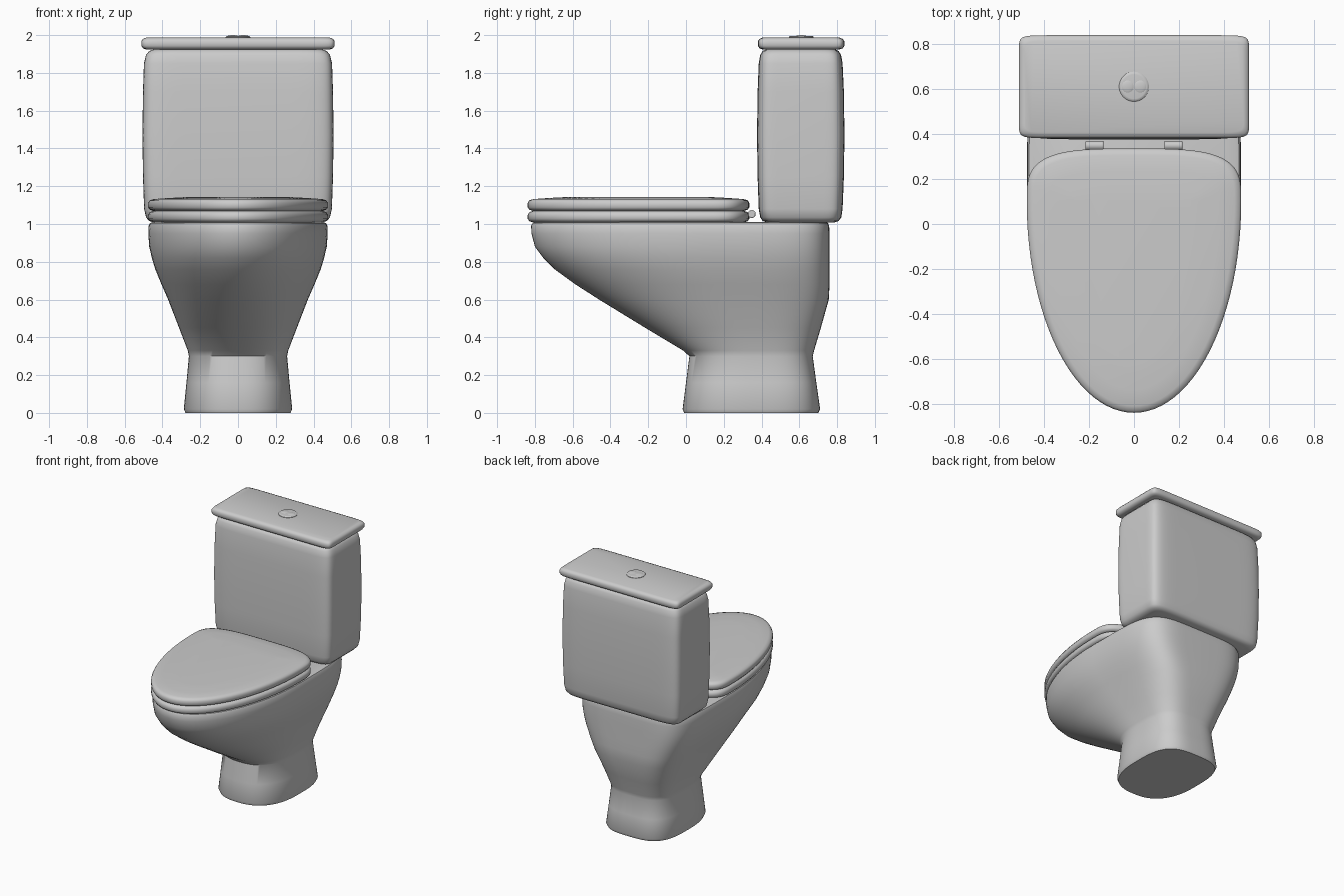
import bpy, bmesh
from math import sin, cos, pi, radians


def finish(obj, angle=45):
    bpy.ops.object.select_all(action='DESELECT')
    obj.select_set(True)
    bpy.context.view_layer.objects.active = obj
    bpy.ops.object.shade_smooth_by_angle(angle=radians(angle))
    return obj


def ring(z, w, front, back, mid, nf, nb, count=96):
    """Outline made of a front and a back half superellipse."""
    pts = []
    for i in range(count):
        a = 2 * pi * i / count
        c, s = cos(a), sin(a)
        n, depth = (nb, back - mid) if s >= 0 else (nf, mid - front)
        x = w * abs(c) ** (2 / n) * (1 if c >= 0 else -1)
        y = mid + depth * abs(s) ** (2 / n) * (1 if s >= 0 else -1)
        pts.append((x, y, z))
    return pts


def loft(name, sections):
    bm = bmesh.new()
    rings = [[bm.verts.new(p) for p in ring(*s)] for s in sections]
    for a, b in zip(rings, rings[1:]):
        for i in range(len(a)):
            j = (i + 1) % len(a)
            bm.faces.new((a[i], a[j], b[j], b[i]))
    bm.faces.new(rings[0][::-1])
    bm.faces.new(rings[-1])
    mesh = bpy.data.meshes.new(name)
    bm.to_mesh(mesh)
    bm.free()
    obj = bpy.data.objects.new(name, mesh)
    bpy.context.collection.objects.link(obj)
    return finish(obj)


def slab(name, profile, w, front, back, mid, nf, nb):
    """Stack of inset copies of one outline; profile is (inset, z)."""
    return loft(name, [(z, w - i, front + i, back - i, mid, nf, nb)
                       for i, z in profile])


# Pedestal and bowl
loft("bowl_pedestal", [
    (0.00, 0.278, -0.010, 0.700, 0.36, 2.5, 3.2),
    (0.02, 0.287, -0.018, 0.710, 0.36, 2.5, 3.2),
    (0.16, 0.273, 0.000, 0.690, 0.36, 2.5, 3.2),
    (0.30, 0.260, 0.018, 0.671, 0.36, 2.5, 3.2),
    (0.33, 0.266, -0.015, 0.678, 0.35, 2.4, 3.3),
    (0.45, 0.312, -0.215, 0.714, 0.28, 2.2, 3.6),
    (0.60, 0.370, -0.460, 0.756, 0.20, 2.1, 4.2),
    (0.68, 0.405, -0.585, 0.760, 0.16, 2.0, 4.5),
    (0.76, 0.438, -0.695, 0.760, 0.12, 2.0, 4.8),
    (0.82, 0.456, -0.755, 0.760, 0.10, 2.0, 5.0),
    (0.88, 0.470, -0.800, 0.760, 0.10, 2.0, 5.0),
    (0.95, 0.475, -0.818, 0.760, 0.10, 2.0, 5.0),
    (0.99, 0.473, -0.820, 0.758, 0.10, 2.0, 5.0),
    (1.005, 0.466, -0.812, 0.752, 0.10, 2.0, 5.0),
    (1.01, 0.450, -0.795, 0.740, 0.10, 2.0, 5.0),
])

# Seat and closed lid
plan = (0.476, -0.838, 0.335, 0.10, 2.0, 3.5)
slab("seat", [(0.03, 1.008), (0.008, 1.015), (0, 1.027), (0, 1.048),
              (0.008, 1.062), (0.03, 1.07)], *plan)
slab("lid", [(0.03, 1.068), (0.008, 1.076), (0, 1.088), (0, 1.112),
             (0.008, 1.125), (0.03, 1.132), (0.10, 1.137),
             (0.17, 1.141), (0.22, 1.143)], *plan)

# Cistern with gently bulging walls
loft("tank", [(z, w, f, b, 0.607, 9, 9) for z, w, f, b in (
    (1.008, 0.440, 0.430, 0.785), (1.016, 0.470, 0.406, 0.808),
    (1.035, 0.487, 0.393, 0.822), (1.08, 0.497, 0.385, 0.829),
    (1.25, 0.503, 0.379, 0.836), (1.47, 0.506, 0.376, 0.839),
    (1.70, 0.503, 0.379, 0.836), (1.85, 0.498, 0.385, 0.829),
    (1.895, 0.487, 0.393, 0.821), (1.916, 0.470, 0.406, 0.808),
    (1.926, 0.440, 0.430, 0.785))])
slab("tank_lid", [(0.025, 1.924), (0.008, 1.930), (0, 1.943), (0, 1.968),
                  (0.008, 1.980), (0.025, 1.987)],
     0.511, 0.381, 0.838, 0.61, 18, 18)

# Flush button plate and its two domed halves
slab("flush_plate", [(0, 1.98), (0, 1.990), (0.006, 1.995), (0.012, 1.996)],
     0.066, 0.544, 0.676, 0.61, 2, 2)
for side, label in ((-1, "left"), (1, "right")):
    bpy.ops.mesh.primitive_uv_sphere_add(segments=24, ring_count=12, radius=1,
                                         location=(side * 0.028, 0.61, 1.993))
    button = bpy.context.object
    button.name = "flush_button_" + label
    button.scale = (0.029, 0.030, 0.007)
    finish(button)

    # Hinge barrel behind the seat
    bpy.ops.mesh.primitive_cylinder_add(vertices=24, radius=0.021, depth=0.08,
                                        location=(side * 0.175, 0.348, 1.053),
                                        rotation=(0, pi / 2, 0))
    hinge = bpy.context.object
    hinge.name = "hinge_" + label
    bevel = hinge.modifiers.new("Bevel", 'BEVEL')
    bevel.width, bevel.segments = 0.004, 2
    finish(hinge)
